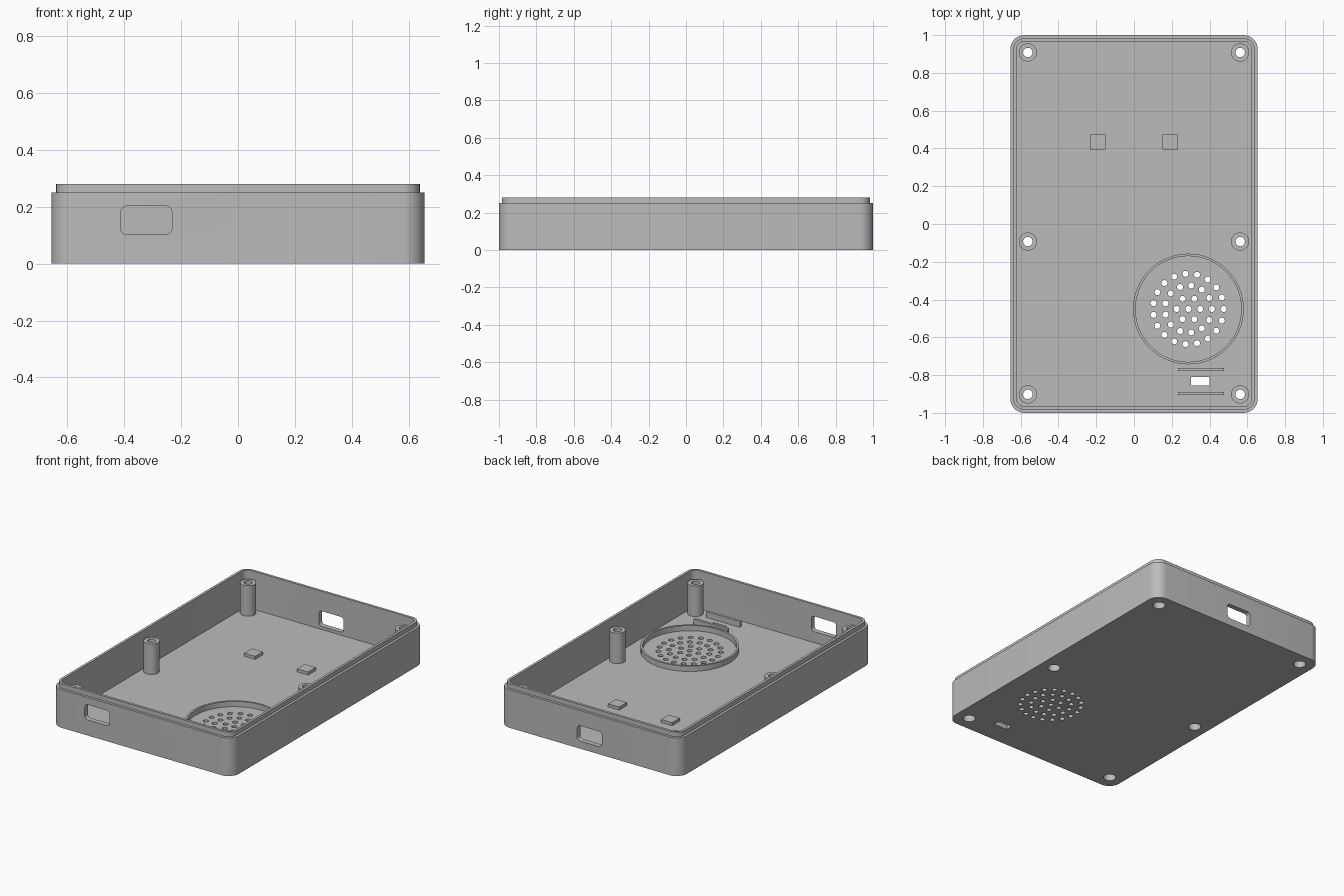
import bpy, bmesh, math
from mathutils import Matrix, Vector

cube = bpy.data.objects.get("Cube")
if cube:
    bpy.data.objects.remove(cube)

HALF_X, HALF_Y, CORNER = 0.655, 1.0, 0.075
FLOOR, RIM, TOP = 0.03, 0.25, 0.28
LIP, WALL = 0.0165, 0.033

grey = bpy.data.materials.new("plastic grey")
grey.use_nodes = True
grey.diffuse_color = (0.5, 0.5, 0.5, 1)
grey.node_tree.nodes["Principled BSDF"].inputs["Base Color"].default_value = grey.diffuse_color


def rounded(hx, hy, r, z, seg=8):
    """Ring of points around a rounded rectangle."""
    pts = []
    for q, (sx, sy) in enumerate([(1, 1), (-1, 1), (-1, -1), (1, -1)]):
        for i in range(seg + 1):
            a = math.pi / 2 * (q + i / seg)
            pts.append(Vector((sx * (hx - r) + r * math.cos(a),
                               sy * (hy - r) + r * math.sin(a), z)))
    return pts


def circle(r, z, n):
    return [Vector((r * math.cos(math.tau * i / n), r * math.sin(math.tau * i / n), z))
            for i in range(n)]


def loft(bm, rings, matrix=Matrix(), loop=False):
    """Skin a stack of rings, capped at both ends or joined into a loop."""
    vs = [[bm.verts.new(matrix @ p) for p in ring] for ring in rings]
    n = len(vs[0])
    faces = []
    for a, b in zip(vs, vs[1:] + (vs[:1] if loop else [])):
        for i in range(n):
            j = (i + 1) % n
            faces.append(bm.faces.new((a[i], a[j], b[j], b[i])))
    if not loop:
        faces += [bm.faces.new(vs[0][::-1]), bm.faces.new(vs[-1])]
    bmesh.ops.recalc_face_normals(bm, faces=faces)


def finish(name, bm):
    mesh = bpy.data.meshes.new(name)
    bm.to_mesh(mesh)
    bm.free()
    mesh.materials.append(grey)
    obj = bpy.data.objects.new(name, mesh)
    bpy.context.collection.objects.link(obj)
    return obj


def smooth(obj):
    bpy.ops.object.select_all(action="DESELECT")
    obj.select_set(True)
    bpy.context.view_layer.objects.active = obj
    bpy.ops.object.shade_smooth_by_angle(angle=math.radians(35))


def tube(name, profile, x, y, n):
    bm = bmesh.new()
    loft(bm, [circle(r, z, n) for r, z in profile], Matrix.Translation((x, y, 0)), loop=True)
    smooth(finish(name, bm))


def box(name, x, y, sx, sy, z0, z1):
    bm = bmesh.new()
    loft(bm, [[Vector((x + a * sx / 2, y + b * sy / 2, z))
               for a, b in ((1, 1), (-1, 1), (-1, -1), (1, -1))] for z in (z0, z1)])
    return finish(name, bm)


# Tray with stepped lip around the rim
bm = bmesh.new()
loft(bm, [rounded(HALF_X - d, HALF_Y - d, CORNER - d, z) for d, z in
          ((0, 0), (0, RIM), (LIP, RIM), (LIP, TOP), (WALL, TOP), (WALL, FLOOR))])
tray = finish("tray", bm)

# Cutters for every opening in the tray
SPEAKER = (0.288, -0.45)
POSTS = [(x, y) for x in (-0.562, 0.562) for y in (-0.902, -0.093, 0.908)]
cut = bmesh.new()


def drill(x, y, r, n):
    loft(cut, [circle(r, z, n) for z in (-0.05, 0.06)], Matrix.Translation((x, y, 0)))


for x, y in POSTS:
    drill(x, y, 0.038, 32)
for k, count in enumerate((1, 6, 13, 19)):
    for i in range(count):
        a = math.tau * i / count
        drill(SPEAKER[0] + 0.0623 * k * math.cos(a),
              SPEAKER[1] + 0.0623 * k * math.sin(a), 0.016, 16)

# Rounded ports in the front and back walls, plus the floor slot
for x, y, z in ((-0.322, -1, 0.152), (0, 1, 0.1)):
    place = Matrix.Translation((x, y, z)) @ Matrix.Rotation(math.pi / 2, 4, "X")
    loft(cut, [rounded(0.09, 0.05, 0.022, d) for d in (-0.1, 0.1)], place)
loft(cut, [rounded(0.05, 0.023, 0.002, z, 1) for z in (-0.05, 0.06)],
     Matrix.Translation((0.351, -0.833, 0)))
cutter = finish("opening_cutter", cut)
cutter.hide_render = True

mod = tray.modifiers.new("openings", "BOOLEAN")
mod.operation, mod.solver, mod.object = "DIFFERENCE", "EXACT", cutter
bpy.context.view_layer.objects.active = tray
bpy.ops.object.modifier_apply(modifier=mod.name)
bpy.data.objects.remove(cutter)
smooth(tray)

# Hollow screw posts, counterbored from below
for x, y in POSTS:
    side = "left" if x > 0 else "right"
    end = "front" if y < -0.5 else "back" if y > 0.5 else "middle"
    tube(f"screw_post_{end}_{side}",
         [(0.038, 0.01), (0.048, 0.01), (0.048, 0.23), (0.025, 0.23),
          (0.025, 0.1), (0.038, 0.1)], x, y, 32)

# Speaker collar
tube("speaker_ring", [(0.28, 0.02), (0.293, 0.02), (0.293, 0.065), (0.28, 0.065)], *SPEAKER, 64)

# Support pads and the ribs beside the slot
for side, x in (("left", 0.192), ("right", -0.192)):
    box(f"support_pad_{side}", x, 0.435, 0.08, 0.08, 0.02, 0.05)
for end, y in (("back", -0.77), ("front", -0.898)):
    box(f"slot_rib_{end}", 0.355, y, 0.245, 0.016, 0.02, 0.068)
